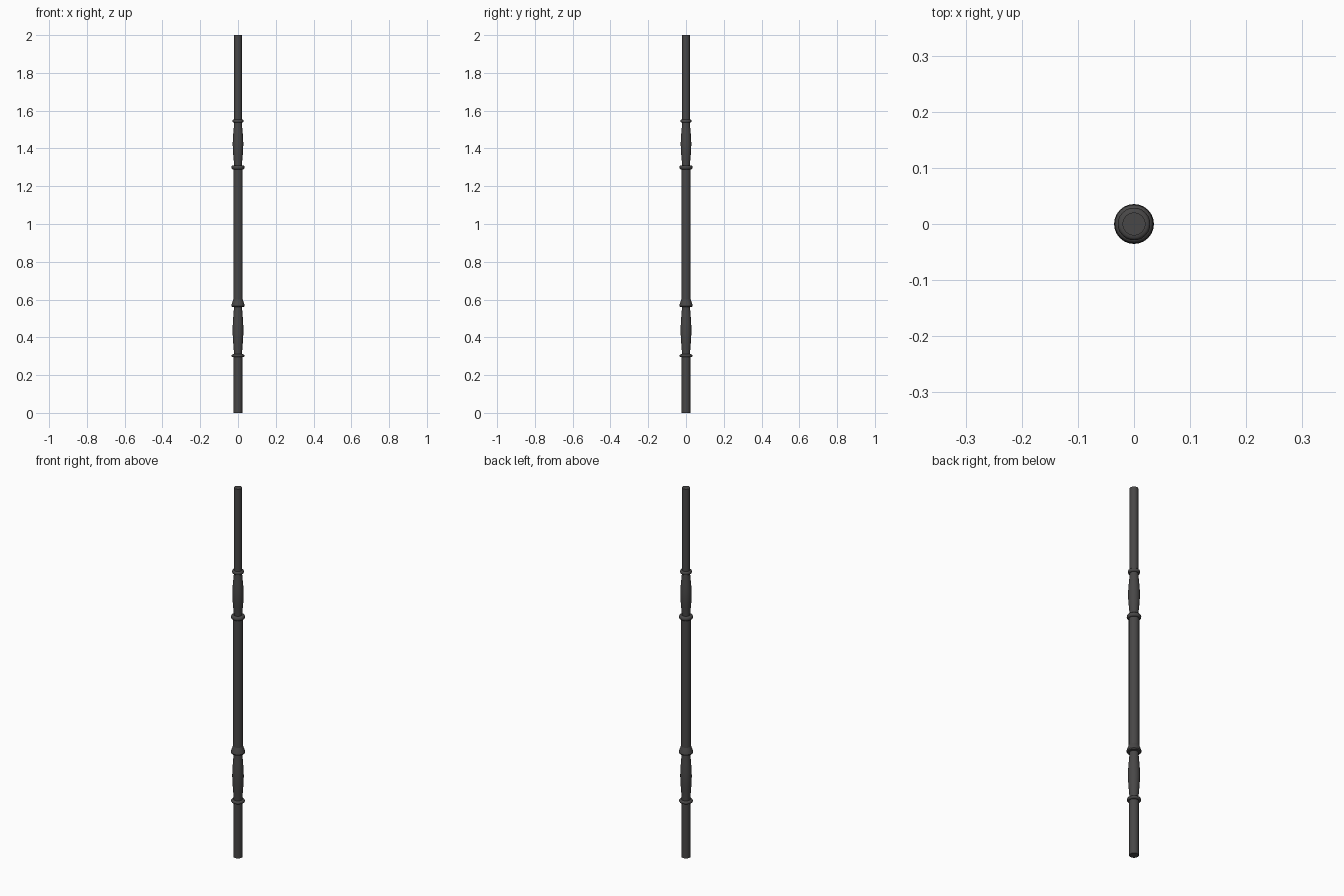
import bpy, bmesh, math

if "Cube" in bpy.data.objects:
    bpy.data.objects.remove(bpy.data.objects["Cube"])

iron = bpy.data.materials.new("dark iron grey")
iron.diffuse_color = (0.065, 0.063, 0.063, 1)
iron.use_nodes = True
iron.node_tree.nodes["Principled BSDF"].inputs["Base Color"].default_value = iron.diffuse_color
SIDES = 24


def lathe(name, profile):
    """Turn (radius, z) points, bottom to top, into a capped round part."""
    bm = bmesh.new()
    rings = [[bm.verts.new((r * math.cos(2 * math.pi * i / SIDES),
                            r * math.sin(2 * math.pi * i / SIDES), z))
              for i in range(SIDES)] for r, z in profile]
    for a, b in zip(rings, rings[1:]):
        for i in range(SIDES):
            j = (i + 1) % SIDES
            bm.faces.new((a[i], a[j], b[j], b[i]))
    bm.faces.new(rings[0][::-1])
    bm.faces.new(rings[-1])
    mesh = bpy.data.meshes.new(name)
    bm.to_mesh(mesh)
    bm.free()
    mesh.materials.append(iron)
    ob = bpy.data.objects.new(name, mesh)
    bpy.context.collection.objects.link(ob)
    bpy.context.view_layer.objects.active = ob
    ob.select_set(True)
    bpy.ops.object.shade_smooth_by_angle(angle=math.radians(35))
    ob.select_set(False)


def bulge(name, z0, z1, r_end, r_mid, n=12):
    """Vase-shaped swelling between two collars."""
    lathe(name, [(r_end + (r_mid - r_end) * math.sin(math.pi * i / n) ** 1.5,
                  z0 + (z1 - z0) * i / n) for i in range(n + 1)])


def collar(name, z, h, r_in, r_out, n=8):
    """Rounded ring around the shaft."""
    lathe(name, [(r_in + (r_out - r_in) * math.sin(math.pi * i / n) ** 0.6,
                  z - h / 2 * math.cos(math.pi * i / n)) for i in range(n + 1)])


# straight shafts
lathe("lower_shaft", [(0.023, 0.0), (0.023, 0.305)])
lathe("middle_shaft", [(0.025, 0.57), (0.025, 1.30)])
lathe("upper_shaft", [(0.0205, 1.54), (0.0205, 2.0)])

# turned swellings
bulge("lower_bulge", 0.305, 0.57, 0.021, 0.0285)
bulge("upper_bulge", 1.30, 1.545, 0.020, 0.028)

# collars and flared skirt
collar("bottom_collar", 0.303, 0.016, 0.021, 0.034)
lathe("flared_collar", [(0.022, 0.560), (0.033, 0.562), (0.0355, 0.567),
                        (0.0345, 0.573), (0.029, 0.588), (0.025, 0.600)])
collar("middle_collar", 1.30, 0.022, 0.022, 0.0345)
collar("top_collar", 1.545, 0.018, 0.020, 0.029)
